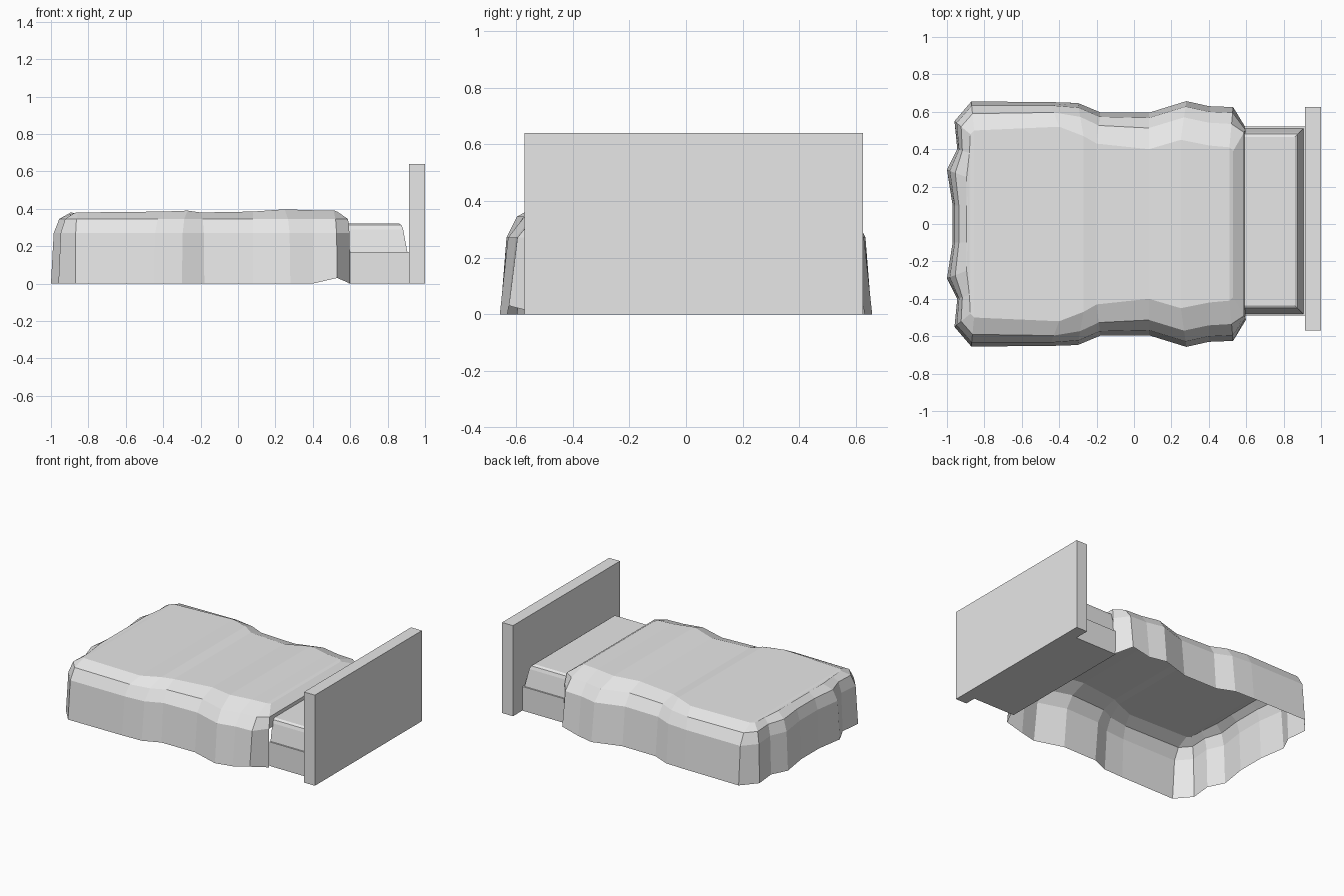
import bpy
import bmesh

cube = bpy.data.objects.get("Cube")
if cube:
    bpy.data.objects.remove(cube, do_unlink=True)

grey = bpy.data.materials.new("plain_grey")
grey.use_nodes = True
grey.diffuse_color = (0.8, 0.8, 0.8, 1)
grey.node_tree.nodes["Principled BSDF"].inputs["Base Color"].default_value = (0.8, 0.8, 0.8, 1)


def finish(bm, name):
    mesh = bpy.data.meshes.new(name)
    bm.to_mesh(mesh)
    bm.free()
    mesh.materials.append(grey)
    obj = bpy.data.objects.new(name, mesh)
    bpy.context.collection.objects.link(obj)
    return obj


def stack(name, layers):
    """Closed solid from rectangles (x0, x1, y0, y1, z) stacked upwards."""
    bm = bmesh.new()
    rings = [[bm.verts.new((x, y, z)) for x, y in ((x0, y0), (x1, y0), (x1, y1), (x0, y1))]
             for x0, x1, y0, y1, z in layers]
    bm.faces.new(rings[0][::-1])
    bm.faces.new(rings[-1])
    for low, high in zip(rings, rings[1:]):
        for i in range(4):
            j = (i + 1) % 4
            bm.faces.new((low[i], low[j], high[j], high[i]))
    return finish(bm, name)


# Headboard and bed base
stack("headboard", [(0.915, 1, -0.57, 0.625, z) for z in (0, 0.64)])
stack("bed_base", [(0.59, 0.92, -0.49, 0.52, z) for z in (0, 0.17)])

# Mattress with tapered sides and a rounded top edge
stack("mattress", [(0.59, 0.905 - d, -0.48 + d, 0.51 - d, z)
                   for d, z in ((0, 0.17), (0.022, 0.29), (0.03, 0.312), (0.045, 0.322))])

# Blanket half outline, head to foot: hem x, hem y, top x, top y, top height
HALF = [
    (0.60, 0.51, 0.53, 0.39, 0.385),
    (0.53, 0.625, 0.51, 0.41, 0.392),
    (0.40, 0.63, 0.40, 0.42, 0.392),
    (0.28, 0.657, 0.25, 0.45, 0.397),
    (0.08, 0.595, 0.08, 0.40, 0.385),
    (-0.18, 0.597, -0.20, 0.43, 0.38),
    (-0.30, 0.647, -0.27, 0.47, 0.39),
    (-0.45, 0.652, -0.40, 0.52, 0.385),
    (-0.87, 0.655, -0.855, 0.50, 0.38),
    (-0.96, 0.55, -0.875, 0.48, 0.378),
    (-0.945, 0.40, -0.88, 0.38, 0.378),
    (-1.00, 0.29, -0.895, 0.25, 0.38),
    (-0.97, 0.10, -0.89, 0.10, 0.38),
]
outline = HALF + [(x, -y, tx, -ty, tz) for x, y, tx, ty, tz in reversed(HALF)]

# Blanket: an open draped sheet of rings, with the top bridged across
bm = bmesh.new()
rings = []
for inset, height in ((0, 0), (0.14, 0.27), (0.42, 0.345), (1, None)):
    ring = []
    for x, y, tx, ty, tz in outline:
        f = inset * 0.4 if x > 0.59 and inset < 1 else inset
        z = tz if height is None else height
        if x == 0.53 and height == 0:
            z = 0.03
        ring.append(bm.verts.new((x + (tx - x) * f, y + (ty - y) * f, z)))
    rings.append(ring)
count = len(outline)
for level, (low, high) in enumerate(zip(rings, rings[1:])):
    for i in range(count):
        j = (i + 1) % count
        if level == 0 and j == 0:
            continue  # the head end stays open below the mattress top
        bm.faces.new((low[i], low[j], high[j], high[i]))
top = rings[-1]
for i in range(len(HALF) - 1):
    bm.faces.new((top[i], top[i + 1], top[count - 2 - i], top[count - 1 - i]))
finish(bm, "blanket")
